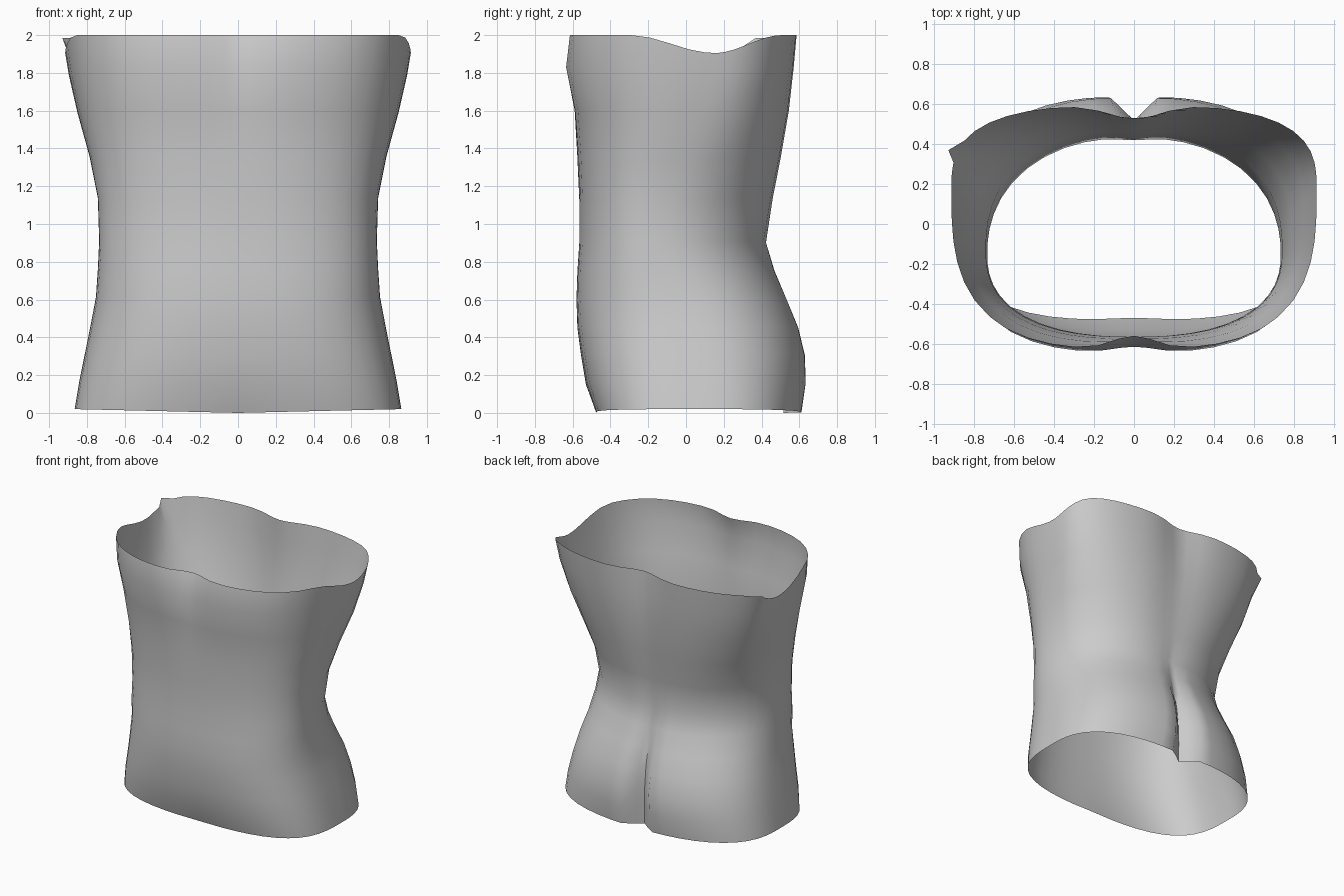
import bpy, bmesh
from math import sin, cos, pi, exp, copysign

cube = bpy.data.objects.get("Cube")
if cube:
    bpy.data.objects.remove(cube, do_unlink=True)

STEPS = 14  # columns per quarter of a ring

# Cross-sections: height, half width, y of widest point, front y, back y,
# front and back roundness, front dent, back dent, back dent width
SECTIONS = [
    (0.00, .865, .08, -.48, .615, 3.3, 2.65, .01, .10, .07),
    (0.15, .84, .07, -.53, .64, 3.1, 2.55, 0, .12, .07),
    (0.30, .81, .04, -.555, .635, 2.9, 2.5, 0, .12, .06),
    (0.45, .78, 0, -.575, .60, 2.75, 2.45, 0, .10, .06),
    (0.60, .752, -.06, -.58, .54, 2.6, 2.35, 0, .07, .06),
    (0.75, .742, -.12, -.575, .475, 2.5, 2.25, 0, .03, .06),
    (0.90, .735, -.15, -.565, .435, 2.4, 2.2, 0, .015, .12),
    (1.13, .742, -.13, -.565, .475, 2.5, 2.35, 0, .02, .18),
    (1.35, .785, -.05, -.575, .515, 2.65, 2.6, 0, .025, .18),
    (1.60, .85, .07, -.595, .555, 2.8, 2.75, .01, .03, .18),
    (1.83, .895, .14, -.645, .58, 2.9, 2.9, .03, .05, .18),
    (2.00, .915, .17, -.625, .595, 3.0, 3.0, .065, .07, .18),
]


def rim_dip(y):
    """How far the upper edge sinks under the arms."""
    d = (y - .15) / (.45 if y < .15 else .36)
    return .0475 * (1 + cos(pi * d)) if abs(d) < 1 else 0


def ring(z, w, side, front, back, n_front, n_back, dent_f, dent_b, width):
    """Points of one section, from the front centre round by +x."""
    points = []
    for i in range(4 * STEPS):
        q, k = divmod(i, STEPS)
        u = k / STEPS
        a = (q + u * u * (3 - 2 * u)) * pi / 2
        s, c = sin(a), cos(a)
        n = n_front if c > 0 else n_back
        x = w * copysign(abs(s) ** (2 / n), s) if abs(s) > 1e-6 else 0
        r = abs(c) ** (2 / n) if abs(c) > 1e-6 else 0
        if c > 0:
            y = side + (front - side) * r + dent_f * exp(-(x / .15) ** 2)
        else:
            y = side + (back - side) * r - dent_b * exp(-(x / width) ** 2)
        lift = .02 * abs(x) / w * (1 - z / 2)
        points.append((x, y, z + lift - rim_dip(y) * (z / 2) ** 8))
    return points


# Open torso shell lofted through the sections
bm = bmesh.new()
rings = [[bm.verts.new(p) for p in ring(*s)] for s in SECTIONS]
count = 4 * STEPS
for low, high in zip(rings, rings[1:]):
    for i in range(count):
        j = (i + 1) % count
        bm.faces.new((low[i], low[j], high[j], high[i]))

# Small torn corner on the right of the upper edge
corner = min(rings[-1], key=lambda v: (v.co.x + .88) ** 2 + (v.co.y - .38) ** 2)
corner.co = (-.93, .37, 1.985)

mesh = bpy.data.meshes.new("torso_shell")
bm.to_mesh(mesh)
bm.free()
torso = bpy.data.objects.new("torso_shell", mesh)
bpy.context.collection.objects.link(torso)

# Plain grey
grey = bpy.data.materials.new("light_grey")
grey.use_nodes = True
colour = (.6, .6, .6, 1)
grey.diffuse_color = colour
grey.node_tree.nodes["Principled BSDF"].inputs["Base Color"].default_value = colour
mesh.materials.append(grey)

bpy.context.view_layer.objects.active = torso
torso.select_set(True)
bpy.ops.object.shade_smooth_by_angle(angle=pi / 3)
